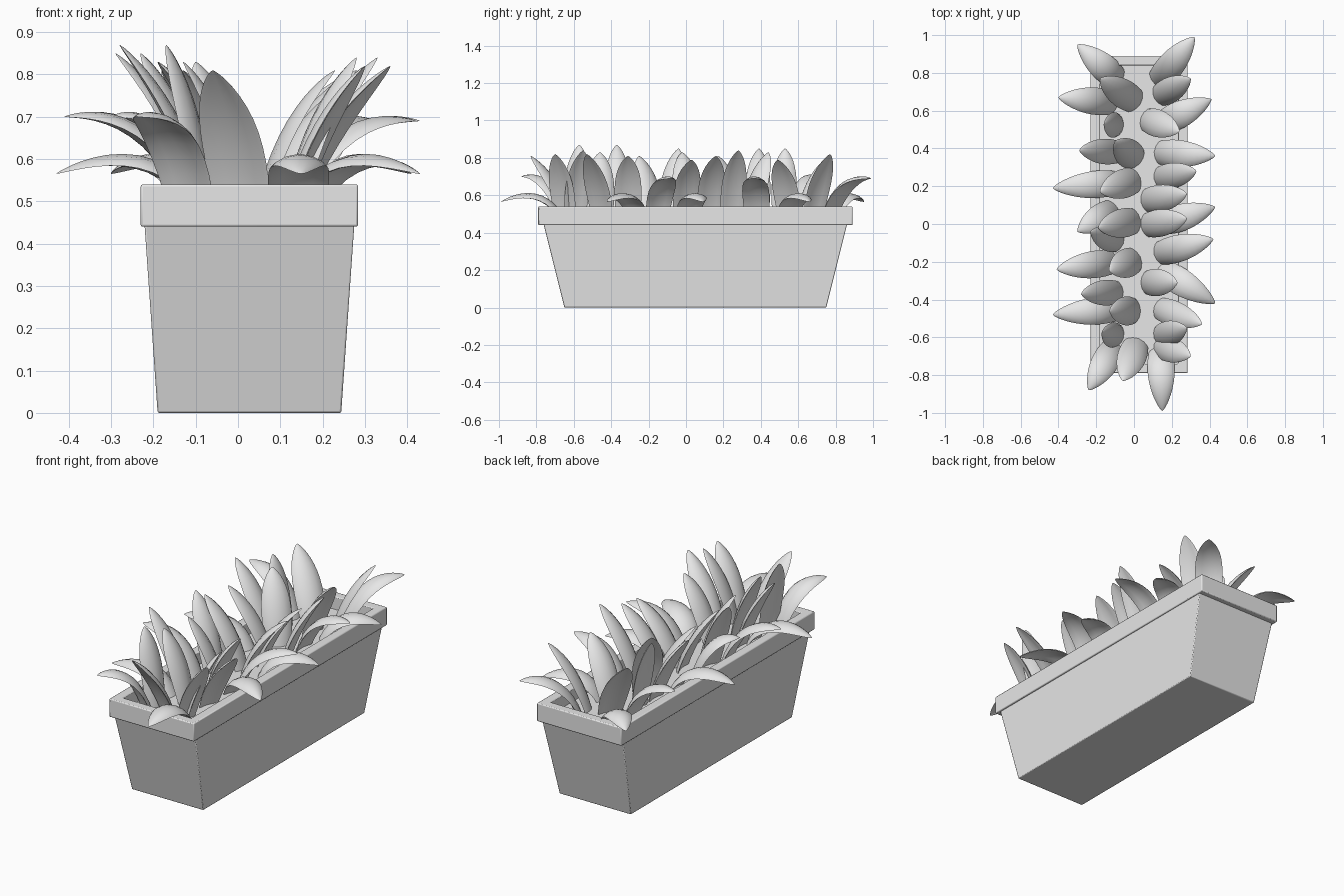
import bpy
import bmesh
import math
from mathutils import Vector

cube = bpy.data.objects.get("Cube")
if cube:
    bpy.data.objects.remove(cube, do_unlink=True)

grey = bpy.data.materials.new("light_grey")
grey.use_nodes = True
grey.diffuse_color = (0.8, 0.8, 0.8, 1)
grey.node_tree.nodes["Principled BSDF"].inputs["Base Color"].default_value = (0.8, 0.8, 0.8, 1)

CENTRE = Vector((0.027, 0.05, 0))
SOIL_Z = 0.47


def finish(name, bm, angle):
    bmesh.ops.recalc_face_normals(bm, faces=bm.faces)
    mesh = bpy.data.meshes.new(name)
    bm.to_mesh(mesh)
    bm.free()
    mesh.materials.append(grey)
    obj = bpy.data.objects.new(name, mesh)
    bpy.context.collection.objects.link(obj)
    bpy.ops.object.select_all(action="DESELECT")
    obj.select_set(True)
    bpy.context.view_layer.objects.active = obj
    bpy.ops.object.shade_smooth_by_angle(angle=math.radians(angle))
    return obj


def loft(bm, rings, closed=False):
    """Join successive loops of points, capping the ends unless closed."""
    loops = [[bm.verts.new(p) for p in ring] for ring in rings]
    pairs = list(zip(loops, loops[1:]))
    if closed:
        pairs.append((loops[-1], loops[0]))
    for a, b in pairs:
        for i in range(len(a)):
            j = (i + 1) % len(a)
            bm.faces.new((a[i], a[j], b[j], b[i]))
    if not closed:
        bm.faces.new(loops[0])
        bm.faces.new(loops[-1])


def rectangle(hx, hy, z):
    return [CENTRE + Vector((sx * hx, sy * hy, z))
            for sx, sy in ((-1, -1), (1, -1), (1, 1), (-1, 1))]


def add_bevel(obj, width):
    mod = obj.modifiers.new("soft_edges", "BEVEL")
    mod.width = width
    mod.segments = 2


# Tapered trough, its overhanging rim and the soil
bm = bmesh.new()
loft(bm, [rectangle(0.217, 0.70, 0), rectangle(0.249, 0.815, 0.46)])
add_bevel(finish("planter_body", bm, 30), 0.004)

bm = bmesh.new()
loft(bm, [rectangle(0.257, 0.84, 0.44), rectangle(0.257, 0.84, 0.54),
          rectangle(0.207, 0.79, 0.54), rectangle(0.207, 0.79, 0.44)], closed=True)
add_bevel(finish("planter_rim", bm, 30), 0.005)

bm = bmesh.new()
loft(bm, [rectangle(0.21, 0.793, 0.45), rectangle(0.21, 0.793, SOIL_Z)])
finish("soil", bm, 30)


def leaf(name, base, tip, lift, half_width, steps=14, sides=12):
    """Curved, tapering leaf with a thin section whose edges droop."""
    out = Vector((tip.x - base.x, tip.y - base.y, 0))
    side = Vector((-out.y, out.x, 0)).normalized()
    bend = base + out * 0.3
    bend.z = base.z + (tip.z - base.z) * lift
    rings = []
    for i in range(steps):
        t = math.sin(math.pi / 2 * i / (steps - 0.6))
        point = base * (1 - t) ** 2 + bend * 2 * t * (1 - t) + tip * t * t
        tangent = ((bend - base) * (1 - t) + (tip - bend) * t).normalized()
        normal = tangent.cross(side)
        if normal.z < 0:
            normal = -normal
        size = (0.75 + 0.7 * t) * (1 - t * t) ** 0.75
        ring = []
        for k in range(sides):
            a = 2 * math.pi * k / sides
            droop = 0.3 * half_width * (0.4 - math.cos(a) ** 2)
            ring.append(point + side * (half_width * size * math.cos(a))
                        + normal * size * (0.012 * math.sin(a) + droop))
        rings.append(ring)
    bm = bmesh.new()
    loft(bm, rings)
    finish(name, bm, 60)


# Leaf groups: name, base x, tip height, bend lift, half width,
# then base y, tip x, tip y for each leaf
GROUPS = [
    ("low_left_leaf", -0.08, 0.565, 1.9, 0.08,
     [(0.22, -0.43, 0.19), (-0.45, -0.43, -0.48), (0.76, -0.30, 0.95)]),
    ("raised_left_leaf", -0.1, 0.70, 1.1, 0.08,
     [(0.64, -0.40, 0.67), (-0.2, -0.41, -0.24), (0.08, -0.30, -0.04), (-0.64, -0.24, -0.88)]),
    ("low_right_leaf", 0.14, 0.565, 1.9, 0.08,
     [(0.53, 0.41, 0.66), (0, 0.43, 0.09), (-0.24, 0.43, -0.42), (-0.66, 0.15, -0.99)]),
    ("raised_right_leaf", 0.12, 0.69, 1.1, 0.08,
     [(0.38, 0.43, 0.36), (-0.16, 0.42, -0.08), (0.75, 0.32, 0.99)]),
    ("tall_left_leaf", -0.07, 0.85, 0.6, 0.075,
     [(0.38, -0.29, 0.39), (-0.36, -0.28, -0.37), (-0.1, -0.23, -0.04),
      (-0.6, -0.17, -0.57), (0.52, -0.16, 0.53)]),
    ("inner_left_leaf", 0.02, 0.81, 0.6, 0.085,
     [(0.64, -0.18, 0.77), (0.33, -0.1, 0.44), (0.24, -0.18, 0.17), (0.02, -0.19, -0.02),
      (-0.18, -0.13, -0.25), (-0.46, -0.13, -0.46), (-0.62, -0.06, -0.83)]),
    ("tall_right_leaf", 0.12, 0.82, 0.6, 0.075,
     [(0.67, 0.30, 0.77), (0.24, 0.33, 0.28), (-0.44, 0.36, -0.53),
      (-0.6, 0.28, -0.55), (-0.64, 0.30, -0.70)]),
    ("inner_right_leaf", 0.05, 0.79, 0.65, 0.08,
     [(0.56, 0.24, 0.49), (0.12, 0.28, 0.16), (-0.01, 0.28, 0.03), (-0.31, 0.23, -0.31)]),
]

for name, base_x, tip_z, lift, half_width, leaves in GROUPS:
    for number, (base_y, tip_x, tip_y) in enumerate(leaves, 1):
        # Alternate leaves vary a little in height
        height = tip_z + (0.02 if number % 2 == 0 and lift < 1 else 0)
        leaf(f"{name}_{number}", Vector((base_x, base_y, SOIL_Z - 0.01)),
             Vector((tip_x, tip_y, height)), lift, half_width)
